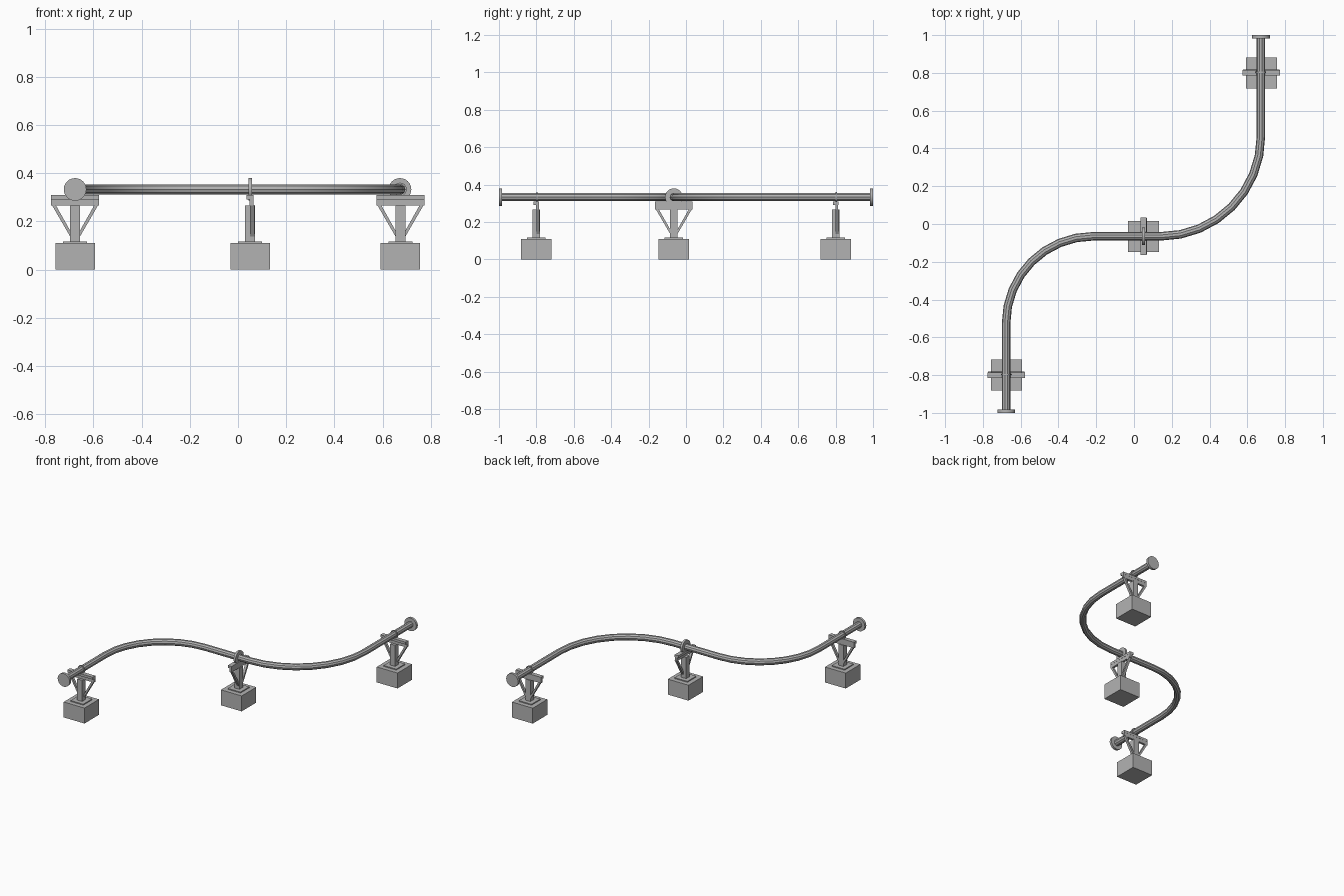
import bpy, bmesh, math
from mathutils import Matrix, Vector

cube = bpy.data.objects.get("Cube")
if cube:
    bpy.data.objects.remove(cube, do_unlink=True)

PIPE_Z, PIPE_R = 0.333, 0.0225

grey = bpy.data.materials.new("plain grey")
grey.use_nodes = True
grey.diffuse_color = (0.45, 0.45, 0.45, 1)
bsdf = next(n for n in grey.node_tree.nodes if n.type == 'BSDF_PRINCIPLED')
bsdf.inputs["Base Color"].default_value = (0.45, 0.45, 0.45, 1)


def finish(name, bm, matrix=Matrix()):
    bmesh.ops.recalc_face_normals(bm, faces=bm.faces)
    mesh = bpy.data.meshes.new(name)
    bm.to_mesh(mesh)
    bm.free()
    mesh.materials.append(grey)
    ob = bpy.data.objects.new(name, mesh)
    ob.matrix_world = matrix
    bpy.context.collection.objects.link(ob)
    return ob


def add_box(bm, lo, hi):
    lo, hi = Vector(lo), Vector(hi)
    m = Matrix.Translation((lo + hi) / 2) @ Matrix.Diagonal((*(hi - lo), 1))
    bmesh.ops.create_cube(bm, size=1, matrix=m)


def box(name, lo, hi, matrix):
    bm = bmesh.new()
    add_box(bm, lo, hi)
    return finish(name, bm, matrix)


def smooth(ob):
    bpy.ops.object.select_all(action='DESELECT')
    ob.select_set(True)
    bpy.context.view_layer.objects.active = ob
    bpy.ops.object.shade_smooth_by_angle(angle=math.radians(35))


def disc(name, x, y, axis, radius, thickness):
    # Round plate standing upright around the pipe
    rot = Matrix.Rotation(math.pi / 2, 4, 'Y' if axis == 'X' else 'X')
    bm = bmesh.new()
    bmesh.ops.create_cone(bm, cap_ends=True, segments=24, radius1=radius,
                          radius2=radius, depth=thickness)
    smooth(finish(name, bm, Matrix.Translation((x, y, PIPE_Z)) @ rot))


def support(prefix, x, y, turn):
    m = Matrix.Translation((x, y, 0)) @ Matrix.Rotation(turn, 4, 'Z')
    box(prefix + "_footing", (-0.082, -0.082, 0), (0.082, 0.082, 0.11), m)
    box(prefix + "_base_plate", (-0.05, -0.05, 0.11), (0.05, 0.05, 0.117), m)
    box(prefix + "_post", (-0.02, -0.02, 0.117), (0.02, 0.02, 0.267), m)
    # Angle-section cross beam: top flange and upright web
    bm = bmesh.new()
    add_box(bm, (-0.1, -0.015, 0.292), (0.1, 0.015, 0.309))
    add_box(bm, (-0.1, -0.002, 0.266), (0.1, 0.014, 0.292))
    finish(prefix + "_cross_beam", bm, m)
    # Diagonal braces, mirrored about the post
    for side, s in (("left", 1), ("right", -1)):
        bm = bmesh.new()
        outline = [(0.016, 0.130), (0.016, 0.154), (0.080, 0.268), (0.096, 0.268)]
        vs = [bm.verts.new((s * px, 0.0, pz)) for px, pz in outline]
        face = bm.faces.new(vs)
        ext = bmesh.ops.extrude_face_region(bm, geom=[face])
        bmesh.ops.translate(bm, vec=(0, 0.018, 0),
                            verts=[v for v in ext["geom"] if isinstance(v, bmesh.types.BMVert)])
        finish(f"{prefix}_brace_{side}", bm, m)


def arc(cx, cy, r, start, end, n=8):
    return [(cx + r * math.cos(math.radians(start + (end - start) * i / n)),
             cy + r * math.sin(math.radians(start + (end - start) * i / n)))
            for i in range(n + 1)]


# S-shaped pipe
path = [(-0.677, -0.995)] + arc(-0.217, -0.525, 0.46, 180, 90)
path += arc(0.142, 0.465, 0.53, -90, 0) + [(0.672, 0.995)]
curve = bpy.data.curves.new("pipe", 'CURVE')
curve.dimensions = '3D'
curve.bevel_depth = PIPE_R
curve.bevel_resolution = 3
curve.use_fill_caps = True
spline = curve.splines.new('POLY')
spline.points.add(len(path) - 1)
for p, (px, py) in zip(spline.points, path):
    p.co = (px, py, PIPE_Z, 1)
curve.materials.append(grey)
pipe = bpy.data.objects.new("pipe", curve)
bpy.context.collection.objects.link(pipe)
bpy.ops.object.select_all(action='DESELECT')
pipe.select_set(True)
bpy.context.view_layer.objects.active = pipe
bpy.ops.object.convert(target='MESH')
smooth(bpy.context.view_layer.objects.active)

# End flanges and the middle joint flange
disc("front_flange", -0.676, -0.9915, 'Y', 0.047, 0.017)
disc("back_flange", 0.672, 0.9915, 'Y', 0.047, 0.017)
disc("middle_flange", 0.051, -0.065, 'X', 0.047, 0.015)

# Thin clamps over the end supports
disc("front_clamp", -0.677, -0.797, 'Y', 0.028, 0.007)
disc("back_clamp", 0.672, 0.803, 'Y', 0.028, 0.007)

# Supports
support("front_support", -0.676, -0.80, 0)
support("middle_support", 0.05, -0.065, -math.pi / 2)
support("back_support", 0.674, 0.80, 0)
